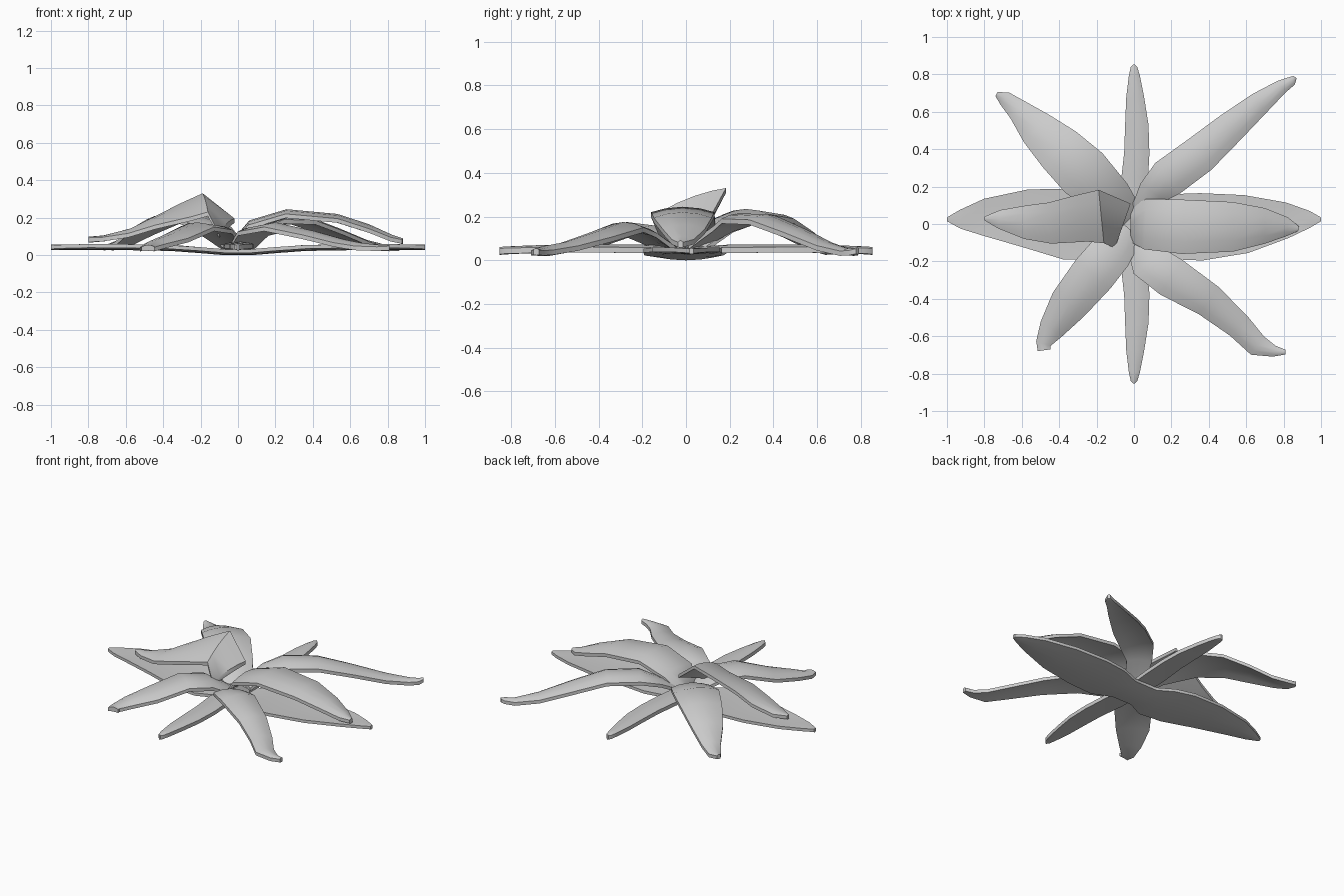
import bpy, bmesh
from mathutils import Vector


def leaf(name, rows, camber=0.02, thick=0.032):
    """Sweep a lens-shaped blade; rows are (x, y, z, width, tilt[, skew in x])."""
    bm = bmesh.new()
    pts = [Vector(r[:3]) for r in rows]
    section = [(s, 1) for s in (-1, -0.55, 0, 0.55, 1)]
    section += [(s, -1) for s in (1, 0.55, 0, -0.55, -1)]
    rings = []
    for i, (x, y, z, w, tilt, *skew) in enumerate(rows):
        d = pts[min(i + 1, len(pts) - 1)] - pts[max(i - 1, 0)]
        side = Vector((-d.y, d.x, 0)).normalized()
        ring = []
        for s, up in section:
            p = pts[i] + side * (s * w / 2)
            p.x += s * (skew[0] if skew else 0)
            p.z += s * tilt / 2 - camber * s * s * min(1, w / 0.2)
            p.z += up * thick / 2 * (1 - 0.3 * s * s)
            ring.append(bm.verts.new(p))
        rings.append(ring)
    n = len(section)
    for a, b in zip(rings, rings[1:]):
        for j in range(n):
            k = (j + 1) % n
            bm.faces.new((a[j], b[j], b[k], a[k]))
    bm.faces.new(rings[0])
    bm.faces.new(rings[-1])
    bmesh.ops.recalc_face_normals(bm, faces=bm.faces)
    me = bpy.data.meshes.new(name)
    bm.to_mesh(me)
    bm.free()
    ob = bpy.data.objects.new(name, me)
    bpy.context.collection.objects.link(ob)
    bpy.ops.object.select_all(action="DESELECT")
    ob.select_set(True)
    bpy.context.view_layer.objects.active = ob
    bpy.ops.object.shade_smooth_by_angle(angle=0.7)
    return ob


# flat lower leaves, crossing under the centre
leaf("lower_leaf_wide", [
    (-1.0, 0.025, 0.048, 0.02, 0), (-0.93, 0.025, 0.048, 0.10, 0),
    (-0.80, 0.035, 0.047, 0.20, 0), (-0.58, 0.03, 0.046, 0.31, 0),
    (-0.36, 0.0, 0.042, 0.38, 0), (-0.2, -0.01, 0.03, 0.36, 0),
    (-0.08, 0.0, 0.02, 0.24, 0), (0.08, 0.0, 0.02, 0.24, 0),
    (0.2, -0.015, 0.03, 0.35, 0), (0.36, -0.015, 0.042, 0.36, 0),
    (0.6, 0.0, 0.046, 0.31, 0), (0.82, 0.02, 0.047, 0.19, 0),
    (0.94, 0.025, 0.048, 0.09, 0), (1.0, 0.025, 0.048, 0.02, 0)],
    camber=-0.008, thick=0.028)
for name, s in (("lower_leaf_back", 1), ("lower_leaf_front", -1)):
    leaf(name, [
        (0, 0.03 * s, 0.05, 0.13, 0), (0.0, 0.2 * s, 0.06, 0.145, 0),
        (0.015, 0.38 * s, 0.06, 0.135, 0), (0.015, 0.53 * s, 0.06, 0.125, 0),
        (0.006, 0.68 * s, 0.057, 0.095, 0), (0.002, 0.79 * s, 0.053, 0.06, 0),
        (0, 0.84 * s, 0.05, 0.035, 0), (0, 0.852 * s, 0.048, 0.012, 0)],
        camber=0.010, thick=0.036)

# arched upper leaves on the two sides
leaf("upper_leaf_right", [
    (-0.02, 0.0, 0.08, 0.19, 0), (0.06, 0.0, 0.175, 0.27, 0),
    (0.26, -0.015, 0.235, 0.29, 0), (0.53, -0.015, 0.21, 0.265, 0),
    (0.70, -0.01, 0.155, 0.19, 0), (0.82, -0.015, 0.10, 0.10, 0),
    (0.88, -0.025, 0.08, 0.025, 0)])
leaf("upper_leaf_left", [
    (-0.06, -0.01, 0.16, 0.26, -0.08, 0.01), (-0.175, 0.04, 0.285, 0.29, -0.10, 0.04),
    (-0.28, 0.03, 0.245, 0.25, -0.07, 0.015), (-0.45, 0.005, 0.185, 0.22, -0.04),
    (-0.58, 0.01, 0.13, 0.18, -0.02), (-0.72, 0.025, 0.095, 0.10, 0),
    (-0.80, 0.03, 0.088, 0.02, 0)], camber=0.01)

# arched diagonal leaves
leaf("diagonal_leaf_back_right", [
    (0.03, 0.04, 0.08, 0.12, 0), (0.10, 0.17, 0.165, 0.16, 0),
    (0.18, 0.245, 0.205, 0.21, 0), (0.35, 0.37, 0.20, 0.205, 0),
    (0.51, 0.51, 0.14, 0.17, 0), (0.67, 0.645, 0.075, 0.125, 0),
    (0.79, 0.735, 0.045, 0.075, 0), (0.845, 0.765, 0.045, 0.05, 0),
    (0.862, 0.785, 0.05, 0.02, 0)])
leaf("diagonal_leaf_back_left", [
    (-0.02, 0.03, 0.07, 0.16, 0), (-0.12, 0.13, 0.165, 0.24, 0),
    (-0.27, 0.275, 0.225, 0.29, 0), (-0.40, 0.40, 0.205, 0.26, 0),
    (-0.52, 0.51, 0.145, 0.20, 0), (-0.62, 0.61, 0.075, 0.12, 0),
    (-0.69, 0.67, 0.05, 0.08, 0), (-0.735, 0.695, 0.05, 0.025, 0)])
leaf("diagonal_leaf_front_right", [
    (0.02, -0.06, 0.06, 0.14, 0), (0.08, -0.20, 0.14, 0.21, 0),
    (0.20, -0.285, 0.165, 0.22, 0), (0.40, -0.41, 0.12, 0.18, 0),
    (0.56, -0.545, 0.075, 0.14, 0), (0.66, -0.65, 0.055, 0.12, 0),
    (0.75, -0.68, 0.045, 0.06, 0), (0.81, -0.685, 0.045, 0.025, 0)])
leaf("diagonal_leaf_front_left", [
    (-0.02, -0.03, 0.06, 0.16, 0), (-0.12, -0.15, 0.15, 0.23, 0),
    (-0.22, -0.27, 0.165, 0.24, 0), (-0.35, -0.43, 0.105, 0.21, 0),
    (-0.44, -0.56, 0.07, 0.14, 0), (-0.485, -0.64, 0.045, 0.08, 0),
    (-0.48, -0.675, 0.045, 0.07, 0)])

# rest everything on the ground
obs = [o for o in bpy.data.objects if o.type == "MESH"]
low = min(v.co.z for o in obs for v in o.data.vertices)
for o in obs:
    for v in o.data.vertices:
        v.co.z -= low
